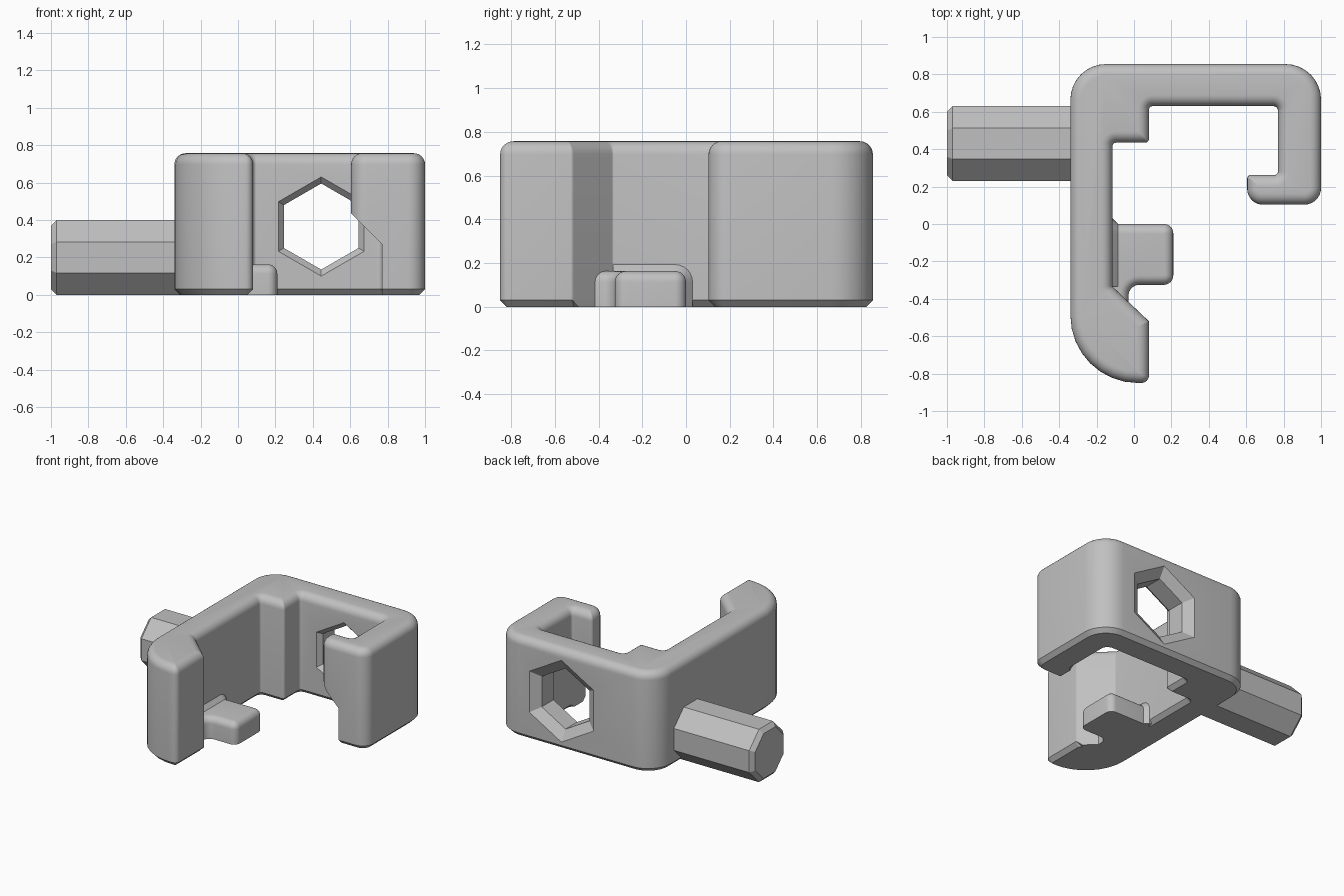
import bpy, bmesh, math
from mathutils import Vector

if "Cube" in bpy.data.objects:
    bpy.data.objects.remove(bpy.data.objects["Cube"])

grey = bpy.data.materials.new("plain grey")
grey.diffuse_color = (0.53, 0.53, 0.53, 1)
grey.use_nodes = True
grey.node_tree.nodes["Principled BSDF"].inputs["Base Color"].default_value = grey.diffuse_color


def loop(corners, inset, seg=8):
    """Counter-clockwise outline (x, y, radius), moved inwards with rounded corners."""
    pts, n = [], len(corners)
    for i, (x, y, r) in enumerate(corners):
        p = Vector((x, y))
        a = (p - Vector(corners[i - 1][:2])).normalized()
        b = (Vector(corners[(i + 1) % n][:2]) - p).normalized()
        na, nb = Vector((-a.y, a.x)), Vector((-b.y, b.x))
        cross = a.cross(b)
        q = p + (na + nb) * inset / (1 + na.dot(nb))
        rad = max(r - inset, 0.005) if cross > 0 else r + inset
        side = 1 if cross > 0 else -1
        centre = q + (na + nb) * side * rad / (1 + na.dot(nb))
        turn = math.atan2(cross, a.dot(b))
        start = -na * side * rad
        for k in range(seg + 1):
            t = turn * k / seg
            pts.append(centre + Vector((start.x * math.cos(t) - start.y * math.sin(t),
                                        start.x * math.sin(t) + start.y * math.cos(t))))
    return pts


def loft(name, rings):
    """Closed solid through rings of 3D points."""
    bm = bmesh.new()
    vs = [[bm.verts.new(p) for p in ring] for ring in rings]
    n = len(vs[0])
    for lo, hi in zip(vs, vs[1:]):
        for i in range(n):
            j = (i + 1) % n
            bm.faces.new((lo[i], lo[j], hi[j], hi[i]))
    bm.faces.new(vs[0][::-1])
    bm.faces.new(vs[-1])
    bmesh.ops.recalc_face_normals(bm, faces=bm.faces)
    me = bpy.data.meshes.new(name)
    bm.to_mesh(me)
    bm.free()
    me.materials.append(grey)
    ob = bpy.data.objects.new(name, me)
    bpy.context.collection.objects.link(ob)
    return ob


def rounded_slab(name, corners, height, fillet, chamfer):
    """Extruded outline with a rounded top edge and a chamfered bottom edge."""
    layers = [(chamfer, 0), (0, chamfer)] if chamfer else [(0, 0)]
    for k in range(7):
        t = math.pi / 2 * k / 6
        layers.append((fillet * (1 - math.cos(t)), height - fillet + fillet * math.sin(t)))
    return loft(name, [[(p.x, p.y, z) for p in loop(corners, d)] for d, z in layers])


def select(ob):
    bpy.ops.object.select_all(action='DESELECT')
    ob.select_set(True)
    bpy.context.view_layer.objects.active = ob


def cut(ob, cutter):
    mod = ob.modifiers.new("cut", 'BOOLEAN')
    mod.operation, mod.solver, mod.object = 'DIFFERENCE', 'EXACT', cutter
    select(ob)
    bpy.ops.object.modifier_apply(modifier=mod.name)
    bpy.data.objects.remove(cutter)


def smooth(ob):
    select(ob)
    bpy.ops.object.shade_smooth_by_angle(angle=math.radians(28))


# Hooked bracket
bracket = rounded_slab("bracket", [
    (-0.34, 0.855, 0.19), (-0.34, -0.85, 0.36), (0.08, -0.85, 0.04), (0.08, -0.52, 0.02),
    (-0.115, -0.335, 0.01), (-0.115, 0.435, 0.02), (0.08, 0.435, 0.02), (0.08, 0.63, 0.02),
    (0.77, 0.63, 0.025), (0.77, 0.262, 0.02), (0.605, 0.262, 0.02), (0.605, 0.103, 0.085),
    (1.0, 0.103, 0.09), (1.0, 0.855, 0.19)], 0.757, 0.06, 0.03)

# Hexagonal window, flared at both faces
hexagon = [(0.62, 0.275), (0.63, 0.265), (0.665, 0.23), (0.805, 0.23), (0.855, 0.31), (0.865, 0.326)]
cut(bracket, loft("window_cutter", [
    [(0.445 + r * math.sin(math.tau * i / 6), y, 0.365 + r * math.cos(math.tau * i / 6))
     for i in range(6)] for y, r in hexagon]))

# Slanted clearance under the hook tip
notch = [(0.5, -0.1), (0.77, -0.1), (0.77, 0.27), (0.5, 0.54)]
cut(bracket, loft("notch_cutter", [[(x, y, z) for x, z in notch] for y in (0.0, 0.282)]))
smooth(bracket)

# Small foot on the inner wall
foot = rounded_slab("foot", [
    (-0.2, 0.0, 0.01), (-0.2, -0.46, 0.01), (-0.03, -0.46, 0.01), (-0.03, -0.325, 0.06),
    (0.21, -0.325, 0.05), (0.21, 0.0, 0.05)], 0.163, 0.05, 0)
smooth(foot)

# Sloped collar where the foot meets the wall, with one rounded upper corner


def collar_ring(x, grow):
    arc = [(-0.05 + (0.05 + grow) * math.cos(t), 0.113 + (0.05 + grow) * math.sin(t))
           for t in (math.pi / 2 * k / 6 for k in range(7))]
    return [(x, y, z) for y, z in [(-0.335, 0), (grow, 0)] + arc + [(-0.335, 0.163 + grow)]]


smooth(loft("foot_collar", [collar_ring(-0.13, 0.03), collar_ring(-0.115, 0.03), collar_ring(-0.085, 0)]))

# Square lower edge along the slanted arm wall
loft("arm_edge_fill", [
    [(-0.115, -0.335, 0), (0.05, -0.4915, 0), (0.02, -0.54, 0), (-0.16, -0.37, 0)],
    [(-0.115, -0.335, 0.03), (0.08, -0.52, 0.03), (0.04, -0.56, 0.03), (-0.16, -0.37, 0.03)]])

# Octagonal peg with a chamfered end
loft("peg", [[(x, 0.43 + r * math.cos(math.tau * (i + 0.5) / 8), 0.2 + r * math.sin(math.tau * (i + 0.5) / 8))
              for i in range(8)] for x, r in ((-1.0, 0.184), (-0.97, 0.2165), (-0.25, 0.2165))])
